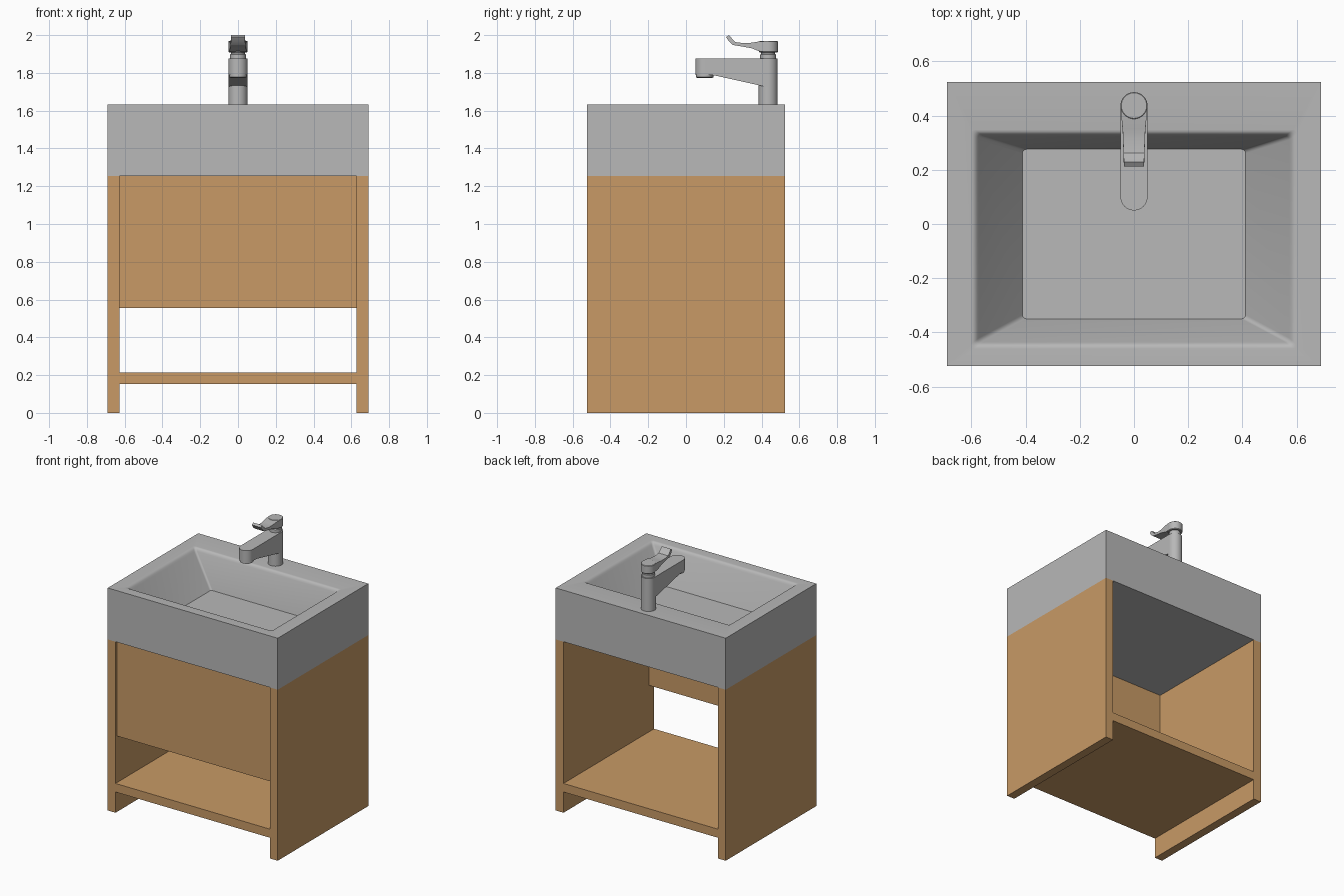
import bpy, bmesh, math

if "Cube" in bpy.data.objects:
    bpy.data.objects.remove(bpy.data.objects["Cube"])


def material(name, rgb):
    m = bpy.data.materials.new(name)
    m.diffuse_color = (*rgb, 1)
    m.use_nodes = True
    m.node_tree.nodes["Principled BSDF"].inputs["Base Color"].default_value = m.diffuse_color
    return m


WOOD = material("warm wood", (0.578, 0.323, 0.133))
GREY = material("light grey", (0.479, 0.479, 0.479))


def finish(name, bm, mat, angle=30):
    bmesh.ops.remove_doubles(bm, verts=bm.verts, dist=1e-5)
    bmesh.ops.recalc_face_normals(bm, faces=bm.faces)
    for f in bm.faces:
        f.smooth = True
    me = bpy.data.meshes.new(name)
    bm.to_mesh(me)
    bm.free()
    me.set_sharp_from_angle(angle=math.radians(angle))
    me.materials.append(mat)
    ob = bpy.data.objects.new(name, me)
    bpy.context.collection.objects.link(ob)
    return ob


def skin(name, rings, mat, angle=30):
    """Join equal-length rings of points and cap both ends."""
    bm = bmesh.new()
    vs = [[bm.verts.new(p) for p in r] for r in rings]
    n = len(vs[0])
    for a, b in zip(vs, vs[1:]):
        for i in range(n):
            j = (i + 1) % n
            bm.faces.new((a[i], a[j], b[j], b[i]))
    bm.faces.new(vs[0])
    bm.faces.new(vs[-1])
    return finish(name, bm, mat, angle)


def rect(x, y0, y1, z, r=0.0, k=4):
    """Rectangle ring with rounded corners (r = 0 gives sharp ones)."""
    pts = []
    for c, (sx, sy) in enumerate(((1, 1), (-1, 1), (-1, -1), (1, -1))):
        cx = sx * (x - r)
        cy = y1 - r if sy > 0 else y0 + r
        for i in range(k + 1):
            a = math.pi / 2 * (c + i / k)
            pts.append((cx + r * math.cos(a), cy + r * math.sin(a), z))
    return pts


def box(name, x0, x1, y0, y1, z0, z1, mat):
    return skin(name, [[(x0, y0, z), (x1, y0, z), (x1, y1, z), (x0, y1, z)]
                       for z in (z0, z1)], mat)


def turned(name, y, profile, n=32):
    """Round upright part from (radius, z) pairs."""
    return skin(name, [[(r * math.cos(2 * math.pi * i / n),
                         y + r * math.sin(2 * math.pi * i / n), z)
                        for i in range(n)] for r, z in profile], GREY)


def loft(name, sections):
    """Sections along y: (y at bottom, y at top, half width, z bottom, z top)."""
    return skin(name, [[(-w, yb, zb), (w, yb, zb), (w, yt, zt), (-w, yt, zt)]
                       for yb, yt, w, zb, zt in sections], GREY, 25)


# Cabinet: side panels, shelf and recessed front panel
box("left_side_panel", -0.69, -0.627, -0.525, 0.525, 0, 1.255, WOOD)
box("right_side_panel", 0.627, 0.69, -0.525, 0.525, 0, 1.255, WOOD)
box("shelf", -0.627, 0.627, -0.525, 0.525, 0.152, 0.215, WOOD)
box("front_panel", -0.627, 0.627, -0.505, -0.469, 0.555, 1.255, WOOD)

# Basin: solid block with a sloping bowl and a softened rim
TOP = 1.633
basin_rings = [rect(0.69, -0.525, 0.525, 1.255), rect(0.69, -0.525, 0.525, TOP)]
for d, drop in ((0, 0), (0.009, 0.001), (0.017, 0.005), (0.024, 0.012), (0.03, 0.022)):
    basin_rings.append(rect(0.603 - d, -0.46 + d * 0.8, 0.348 - d * 0.75, TOP - drop, 0.015))
basin_rings.append(rect(0.412, -0.35, 0.276, 1.385, 0.015))
skin("basin", basin_rings, GREY, 32)

# Tap body, spout and outlet
turned("tap_body", 0.435, [(0.05, TOP - 0.005), (0.05, 1.875)])
spout = []
for i in range(9):  # rounded nose
    a = math.pi / 2 * i / 8
    y = 0.10 - 0.05 * math.cos(a)
    spout.append((y, y, 0.05 * math.sin(a), 1.79, 1.875))
spout += [(0.15, 0.15, 0.05, 1.787, 1.875), (0.41, 0.41, 0.05, 1.729, 1.875),
          (0.435, 0.435, 0.05, 1.729, 1.875)]
loft("tap_spout", spout)
turned("tap_outlet", 0.10, [(0.046, 1.795), (0.046, 1.777), (0.04, 1.774)])

# Tap neck, handle hub and lever
turned("tap_neck", 0.435, [(0.042, 1.87), (0.042, 1.897), (0.037, 1.9), (0.037, 1.915)])
turned("handle_hub", 0.437, [(0.047, 1.908), (0.05, 1.912), (0.05, 1.966), (0.047, 1.969)])
loft("handle_lever", [
    (0.212, 0.228, 0.036, 1.989, 2.0),
    (0.228, 0.245, 0.038, 1.966, 1.980),
    (0.248, 0.262, 0.039, 1.948, 1.963),
    (0.300, 0.310, 0.040, 1.939, 1.957),
    (0.345, 0.350, 0.042, 1.931, 1.960),
    (0.390, 0.390, 0.046, 1.914, 1.967),
    (0.437, 0.437, 0.0495, 1.912, 1.968)])
